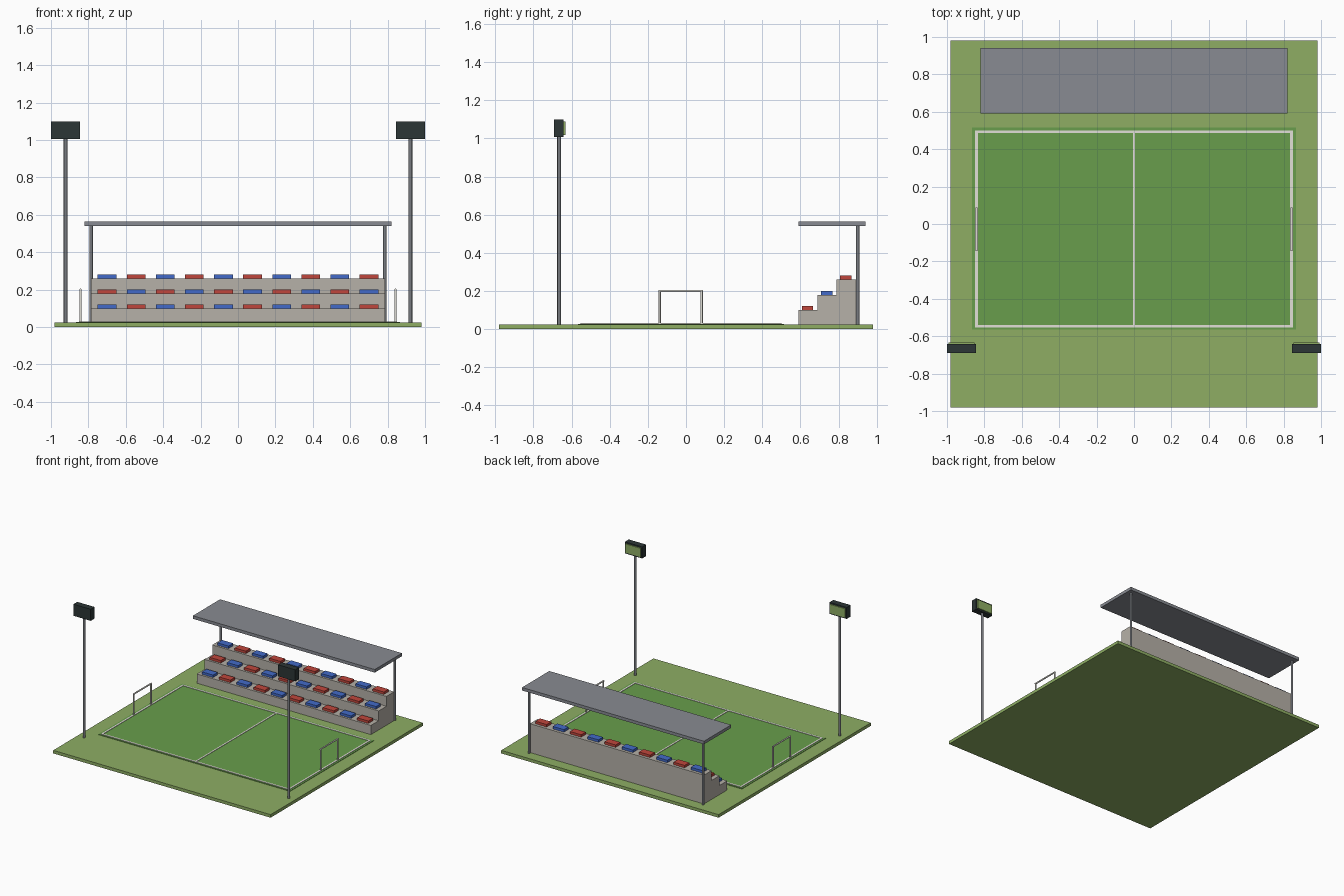
import bpy, bmesh, math
from mathutils import Vector

if "Cube" in bpy.data.objects:
    bpy.data.objects.remove(bpy.data.objects["Cube"])


def mat(name, r, g, b):
    # sRGB 0-255 to linear
    lin = [((c / 255 + 0.055) / 1.055) ** 2.4 for c in (r, g, b)]
    m = bpy.data.materials.new(name)
    m.diffuse_color = (*lin, 1)
    m.use_nodes = True
    m.node_tree.nodes["Principled BSDF"].inputs["Base Color"].default_value = m.diffuse_color
    return m


GRASS = mat("light grass", 142, 174, 100)
PITCH = mat("pitch green", 104, 158, 76)
WHITE = mat("line white", 226, 224, 216)
CONCRETE = mat("concrete", 182, 177, 168)
ROOF = mat("roof grey", 136, 139, 146)
STEEL = mat("steel grey", 120, 123, 128)
BLUE = mat("seat blue", 66, 106, 200)
RED = mat("seat red", 192, 70, 60)
DARK = mat("lamp dark", 44, 54, 54)


def finish(name, bm, m):
    bmesh.ops.recalc_face_normals(bm, faces=bm.faces)
    me = bpy.data.meshes.new(name)
    bm.to_mesh(me)
    bm.free()
    me.materials.append(m)
    ob = bpy.data.objects.new(name, me)
    bpy.context.collection.objects.link(ob)
    return ob


def box(name, x, y, z, m):
    """Box from (min, max) pairs."""
    bm = bmesh.new()
    bmesh.ops.create_cube(bm, size=1)
    for v in bm.verts:
        v.co = Vector([(a + b) / 2 + c * (b - a) for (a, b), c in zip((x, y, z), v.co)])
    return finish(name, bm, m)


def rod(name, p, q, r, m, sides=12):
    """Round bar between two points."""
    p, q = Vector(p), Vector(q)
    bm = bmesh.new()
    bmesh.ops.create_cone(bm, cap_ends=True, segments=sides, radius1=r, radius2=r,
                          depth=(q - p).length)
    rot = (q - p).to_track_quat('Z', 'Y')
    for v in bm.verts:
        v.co = rot @ v.co + (p + q) / 2
    for f in bm.faces:
        f.smooth = len(f.verts) == 4
    ob = finish(name, bm, m)
    for e in ob.data.edges:
        a, b = (ob.data.vertices[i].co for i in e.vertices)
        e.use_edge_sharp = abs((a - b).normalized().dot((q - p).normalized())) < 0.5
    return ob


G = 0.025  # ground level

# ground and pitch
box("ground", (-0.98, 0.98), (-0.98, 0.98), (0, G), GRASS)
box("pitch", (-0.865, 0.865), (-0.565, 0.515), (G - 0.003, G + 0.003), PITCH)

# pitch markings
LZ = (G + 0.001, G + 0.006)
for y in (-0.546, 0.494):
    box("touch_line", (-0.849, 0.849), (y - 0.007, y + 0.007), LZ, WHITE)
for x in (-0.842, 0.842):
    box("goal_line", (x - 0.007, x + 0.007), (-0.539, 0.487), LZ, WHITE)
box("halfway_line", (-0.006, 0.006), (-0.539, 0.487), LZ, WHITE)

# goals
for x in (-0.842, 0.842):
    for y in (-0.138, 0.082):
        rod("goal_post", (x, y, G), (x, y, 0.2), 0.006, WHITE, 8)
    rod("goal_crossbar", (x, -0.144, 0.2), (x, 0.088, 0.2), 0.006, WHITE, 8)

# stepped stand from a side profile
profile = [(0.59, 0.01)]
for i in range(3):
    profile += [(0.59 + 0.1 * i, 0.1 + 0.08 * i), (0.69 + 0.1 * i, 0.1 + 0.08 * i)]
profile.append((0.89, 0.01))
bm = bmesh.new()
face = bm.faces.new([bm.verts.new((-0.785, y, z)) for y, z in profile])
ext = bmesh.ops.extrude_face_region(bm, geom=[face])
for v in ext["geom"]:
    if isinstance(v, bmesh.types.BMVert):
        v.co.x = 0.785
if not face.is_valid or len(bm.faces) == len(profile) + 1:
    bm.faces.new([v for v in sorted(bm.verts, key=lambda v: v.index) if v.co.x < 0])
finish("stand", bm, CONCRETE)

# seats in alternating colours
for row in range(3):
    y, z = 0.637 + 0.1 * row, 0.1 + 0.08 * row
    for i in range(10):
        x = -0.7 + 1.4 * i / 9
        box("seat", (x - 0.05, x + 0.05), (y - 0.03, y + 0.03), (z - 0.002, z + 0.02),
            RED if (row + i) % 2 else BLUE)

# roof and its posts
box("roof", (-0.82, 0.82), (0.59, 0.94), (0.54, 0.565), ROOF)
for x in (-0.785, 0.785):
    rod("roof_post", (x, 0.9, G), (x, 0.9, 0.545), 0.009, STEEL)

# floodlights facing the pitch
for x in (-0.922, 0.922):
    rod("floodlight_pole", (x, -0.665, G), (x, -0.665, 1.02), 0.01, STEEL)
    box("floodlight_housing", (x - 0.078, x + 0.078), (-0.691, -0.641), (1.006, 1.1), DARK)
    box("floodlight_panel", (x - 0.069, x + 0.069), (-0.642, -0.633), (1.017, 1.089), GRASS)
